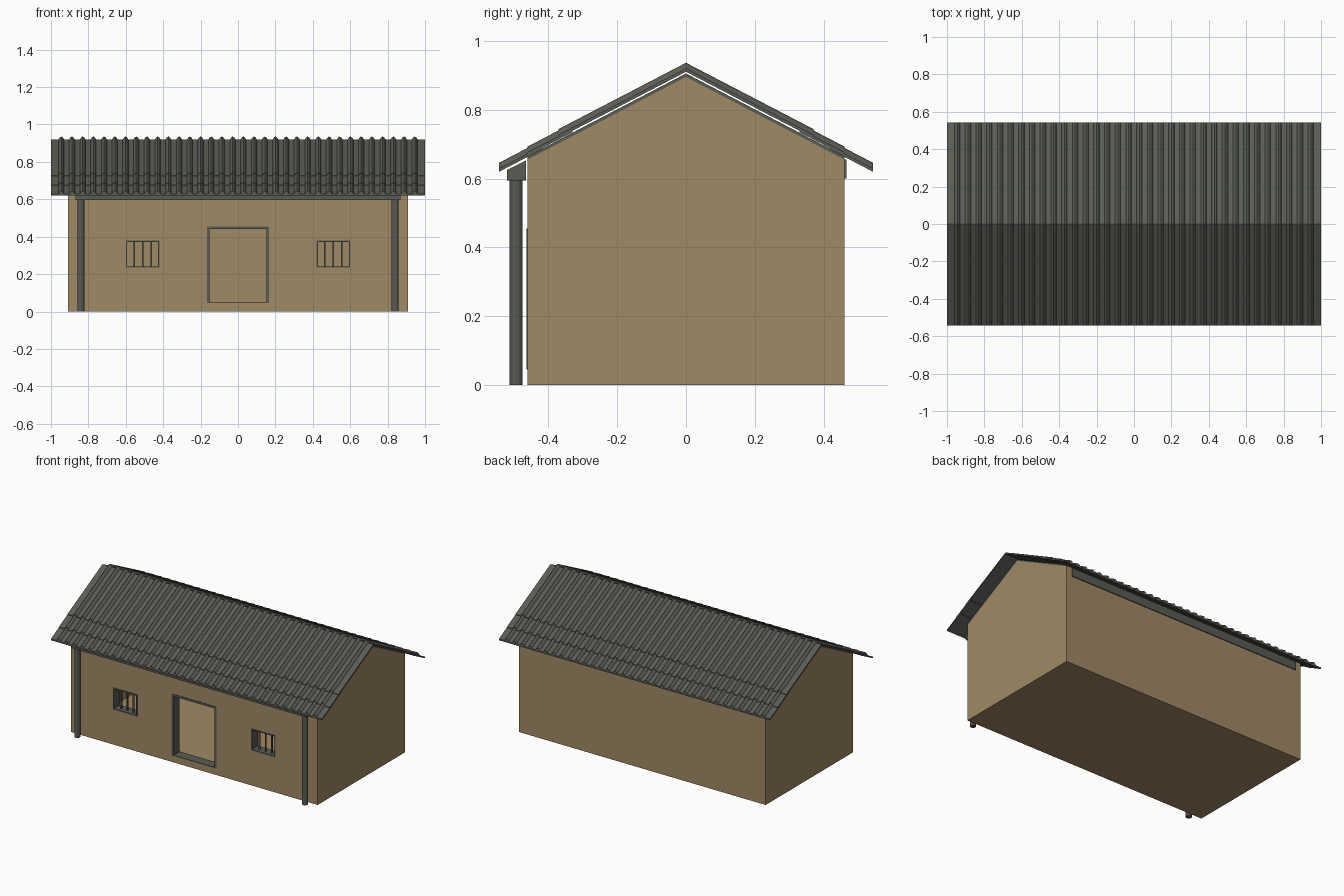
import bpy
import bmesh
import math

cube = bpy.data.objects.get("Cube")
if cube:
    bpy.data.objects.remove(cube, do_unlink=True)


def material(name, rgb):
    m = bpy.data.materials.new(name)
    m.use_nodes = True
    m.diffuse_color = (*rgb, 1)
    m.node_tree.nodes["Principled BSDF"].inputs["Base Color"].default_value = (*rgb, 1)
    return m


clay = material("clay tan", (0.352, 0.251, 0.133))
slate = material("slate grey", (0.10, 0.106, 0.09))


def add_object(name, bm, mat):
    bmesh.ops.recalc_face_normals(bm, faces=bm.faces)
    mesh = bpy.data.meshes.new(name)
    bm.to_mesh(mesh)
    bm.free()
    mesh.materials.append(mat)
    ob = bpy.data.objects.new(name, mesh)
    bpy.context.collection.objects.link(ob)
    return ob


def prism(name, start, end, mat):
    """Solid between two matching rings of points."""
    bm = bmesh.new()
    a = [bm.verts.new(p) for p in start]
    b = [bm.verts.new(p) for p in end]
    bm.faces.new(a)
    bm.faces.new(b)
    n = len(a)
    for i in range(n):
        j = (i + 1) % n
        bm.faces.new((a[i], a[j], b[j], b[i]))
    return add_object(name, bm, mat)


def box(name, x0, x1, y0, y1, z0, z1, mat):
    ring = [(x0, y0), (x1, y0), (x1, y1), (x0, y1)]
    return prism(name, [(x, y, z0) for x, y in ring], [(x, y, z1) for x, y in ring], mat)


def along_x(name, profile, half, mat):
    return prism(name, [(-half, y, z) for y, z in profile],
                 [(half, y, z) for y, z in profile], mat)


def cut(target, cutter):
    mod = target.modifiers.new("cut", 'BOOLEAN')
    mod.operation = 'DIFFERENCE'
    mod.solver = 'EXACT'
    mod.object = cutter
    bpy.context.view_layer.objects.active = target
    bpy.ops.object.modifier_apply(modifier=mod.name)
    bpy.data.objects.remove(cutter, do_unlink=True)


# House dimensions
HX, HY, EAVE, PEAK = 0.91, 0.46, 0.655, 0.895
FRONT, INNER = -HY, -HY + 0.06
SLOPE = 0.52
DOOR = (-0.165, 0.165, 0.045, 0.455)
WINDOWS = {"right": (-0.6, -0.42, 0.235, 0.38), "left": (0.42, 0.6, 0.235, 0.38)}

# Hollow walls with gable ends and floor
walls = along_x("walls", [(-HY, 0), (HY, 0), (HY, EAVE), (0, PEAK), (-HY, EAVE)], HX, clay)
cut(walls, box("room_cutter", -HX + 0.05, HX - 0.05, INNER, HY - 0.05, 0.045, 1.1, clay))
for x0, x1, z0, z1 in [DOOR, *WINDOWS.values()]:
    cut(walls, box("opening_cutter", x0, x1, FRONT - 0.1, INNER + 0.1, z0, z1, clay))


# Frames lining the openings
def frame(name, rect, side, bottom):
    x0, x1, z0, z1 = rect
    y0, y1 = FRONT - 0.003, INNER + 0.003
    box(name + "_jamb_right", x0, x0 + side, y0, y1, z0, z1, slate)
    box(name + "_jamb_left", x1 - side, x1, y0, y1, z0, z1, slate)
    box(name + "_head", x0 + side, x1 - side, y0, y1, z1 - side, z1, slate)
    box(name + "_sill", x0 + side, x1 - side, y0, y1, z0, z0 + bottom, slate)


frame("door_frame", DOOR, 0.013, 0.004)
for side, rect in WINDOWS.items():
    frame(side + "_window_frame", rect, 0.007, 0.007)
    x0, x1, z0, z1 = rect
    for i in range(1, 4):
        x = x0 + (x1 - x0) * i / 4
        box(f"{side}_window_bar_{i}", x - 0.004, x + 0.004,
            FRONT + 0.02, FRONT + 0.028, z0, z1, slate)

# Thin lining on the wall tops
along_x("roof_lining", [(-HY, EAVE), (0, PEAK), (HY, EAVE),
                        (HY, EAVE + 0.01), (0, PEAK + 0.01), (-HY, EAVE + 0.01)], HX, slate)

# Porch beam, posts and rear wall plate
along_x("porch_beam", [(-0.52, 0.595), (-0.465, 0.595), (-0.465, 0.652), (-0.52, 0.625)],
        0.87, slate)
box("rear_wall_plate", -0.87, 0.87, HY, HY + 0.006, 0.6, EAVE, slate)
for side, sx in (("right", -1), ("left", 1)):
    rings = [[(sx * 0.84 + 0.019 * math.cos(a), -0.493 + 0.019 * math.sin(a), z)
              for a in (math.tau * i / 12 for i in range(12))] for z in (0, 0.6)]
    prism(side + "_post", *rings, slate)

# Ribbed roof sheets: cross-section of evenly spaced humps
RIBS, RIB_SPAN = 34, 0.945
HUMP = [(-0.015, 0), (-0.008, 0.011), (0, 0.016), (0.008, 0.011), (0.015, 0)]
section = [(-1, -0.01), (-1, 0)]
for i in range(RIBS):
    centre = -RIB_SPAN + 2 * RIB_SPAN * i / (RIBS - 1)
    section += [(centre + dx, h) for dx, h in HUMP]
section += [(1, 0), (1, -0.01)]


def sheet_ring(side, dist, drop):
    return [(x, side * dist, 0.92 - SLOPE * dist - drop + h) for x, h in section]


# Three overlapping courses on each slope
COURSES = [(0, 0.37), (0.33, 0.46), (0.42, 0.543)]
for side_name, side in (("front", -1), ("rear", 1)):
    for i, (near, far) in enumerate(COURSES):
        drop = 0.004 * i
        prism(f"{side_name}_roof_course_{i + 1}", sheet_ring(side, near, drop),
              sheet_ring(side, far, drop), slate)
